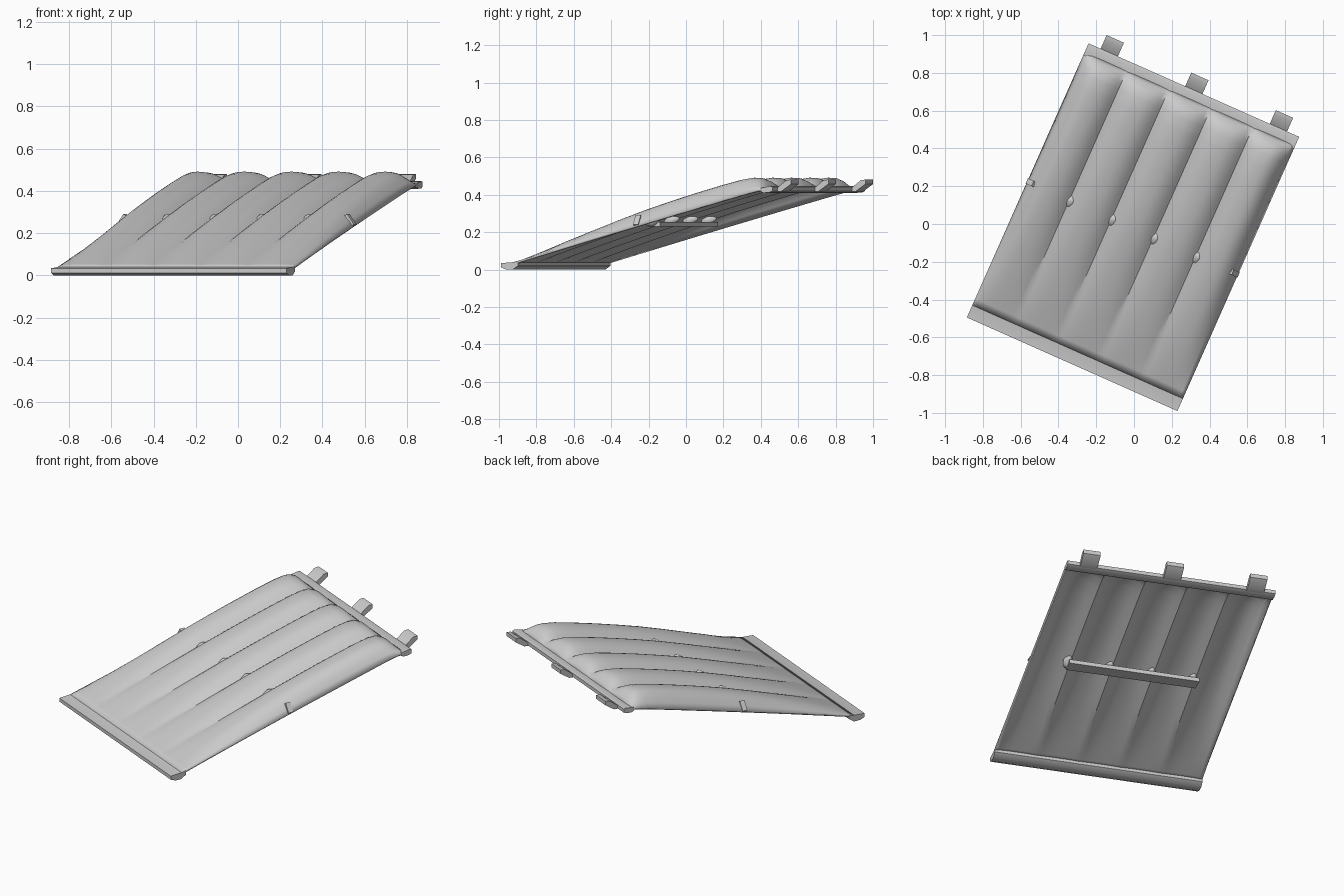
import bpy, bmesh, math
from mathutils import Matrix, Vector

if "Cube" in bpy.data.objects:
    bpy.data.objects.remove(bpy.data.objects["Cube"])

WIDTH, STRIPS = 1.22, 5
PITCH = WIDTH / STRIPS
MID = 0.79                      # distance of the cross bar along the slope
# Local frame: x across the panel, y up the slope, origin at the low front corner
PLACE = Matrix.Translation((-0.885, -0.495, 0)) @ Matrix.Rotation(math.radians(-23.94), 4, 'Z')

grey = bpy.data.materials.new("plain_grey")
grey.use_nodes = True
GREY = (0.6, 0.6, 0.6, 1)
grey.diffuse_color = GREY
grey.node_tree.nodes["Principled BSDF"].inputs["Base Color"].default_value = GREY


def base(v):
    return 0.02 + 0.27 * v


def finish(name, bm, angle=35):
    bmesh.ops.recalc_face_normals(bm, faces=bm.faces)
    mesh = bpy.data.meshes.new(name)
    bm.to_mesh(mesh)
    bm.free()
    mesh.materials.append(grey)
    ob = bpy.data.objects.new(name, mesh)
    bpy.context.collection.objects.link(ob)
    ob.matrix_world = PLACE
    bpy.ops.object.select_all(action='DESELECT')
    ob.select_set(True)
    bpy.context.view_layer.objects.active = ob
    bpy.ops.object.shade_smooth_by_angle(angle=math.radians(angle))
    return ob


def extrude_profile(name, profile, u0, u1):
    """Sweep a (slope, height) outline across the panel."""
    bm = bmesh.new()
    ends = [[bm.verts.new((u, v, z)) for v, z in profile] for u in (u0, u1)]
    n = len(profile)
    for i in range(n):
        j = (i + 1) % n
        bm.faces.new((ends[0][i], ends[0][j], ends[1][j], ends[1][i]))
    for end in ends:
        bm.faces.new(end)
    return finish(name, bm)


def box(name, centre, size, turn=0):
    bm = bmesh.new()
    bmesh.ops.create_cube(bm, size=1, matrix=Matrix.Translation(centre)
                          @ Matrix.Rotation(turn, 4, 'Y') @ Matrix.Diagonal((*size, 1)))
    return finish(name, bm)


# Bulged shell: height of the crest along the slope
crest = [(0.07, 0), (0.11, 0.006), (0.2, 0.02), (0.35, 0.04), (0.5, 0.056), (0.65, 0.071),
         (0.8, 0.083), (0.95, 0.09), (1.1, 0.094), (1.25, 0.095), (1.36, 0.093),
         (1.43, 0.085), (1.47, 0.072), (1.5, 0.05), (1.52, 0.024), (1.54, 0)]
STEPS = 12


def bulge(i):
    """Share of the crest height across the panel: low rims, shallow grooves."""
    strip = min(i // STEPS, STRIPS - 1)
    t = 2 * (i - strip * STEPS) / STEPS - 1
    rim = (strip == 0 and t < 0) or (strip == STRIPS - 1 and t > 0)
    low = 0.0 if rim else 0.5
    return low + (1 - low) * (1 - abs(t) ** 2.4)


bm = bmesh.new()
rows = [[bm.verts.new((i * PITCH / STEPS, v, base(v) + h * bulge(i)))
         for i in range(STRIPS * STEPS + 1)] for v, h in crest]
for a, b in zip(rows, rows[1:]):
    for i in range(len(a) - 1):
        bm.faces.new((a[i], a[i + 1], b[i + 1], b[i]))
shell = finish("bulged_shell", bm, 40)
solid = shell.modifiers.new("thickness", 'SOLIDIFY')
solid.thickness = 0.012
solid.offset = -1

# Front and back rails
extrude_profile("front_rail", [(0, 0.012), (0.03, 0), (0.07, 0), (0.1, 0.02),
                               (0.1, 0.046), (0.08, 0.04), (0, 0.034)], 0, WIDTH)
extrude_profile("back_rail", [(1.52, 0.418), (1.535, 0.41), (1.57, 0.412), (1.588, 0.42),
                              (1.588, 0.442), (1.575, 0.446), (1.52, 0.436)], 0, WIDTH)

# Raised tabs behind the back rail
for n, u in enumerate((0.12, WIDTH / 2, 1.1)):
    extrude_profile(f"back_tab_{n + 1}", [(1.55, 0.414), (1.61, 0.418), (1.667, 0.457),
                                          (1.667, 0.481), (1.64, 0.478), (1.59, 0.44)],
                    u - 0.05, u + 0.05)

# Cross bar under the grooves, with a teardrop stud in each groove
box("cross_bar", (WIDTH / 2, MID, 0.243), (3 * PITCH + 0.03, 0.08, 0.024))
for n in range(1, STRIPS):
    bm = bmesh.new()
    bmesh.ops.create_uvsphere(bm, u_segments=16, v_segments=10, radius=1)
    for vert in bm.verts:
        taper = 1 - 0.45 * max(vert.co.y, 0)
        vert.co = Vector((n * PITCH + 0.013 + vert.co.x * 0.029 * taper,
                          MID + vert.co.y * 0.044,
                          0.262 + vert.co.y * 0.01 + vert.co.z * 0.03 * taper))
    finish(f"groove_stud_{n}", bm, 60)

# Small leaning clips on both side edges
for name, side in (("left_clip", 1), ("right_clip", -1)):
    box(name, (WIDTH / 2 + side * 0.59, MID, 0.262), (0.06, 0.03, 0.016),
        side * math.radians(55))
